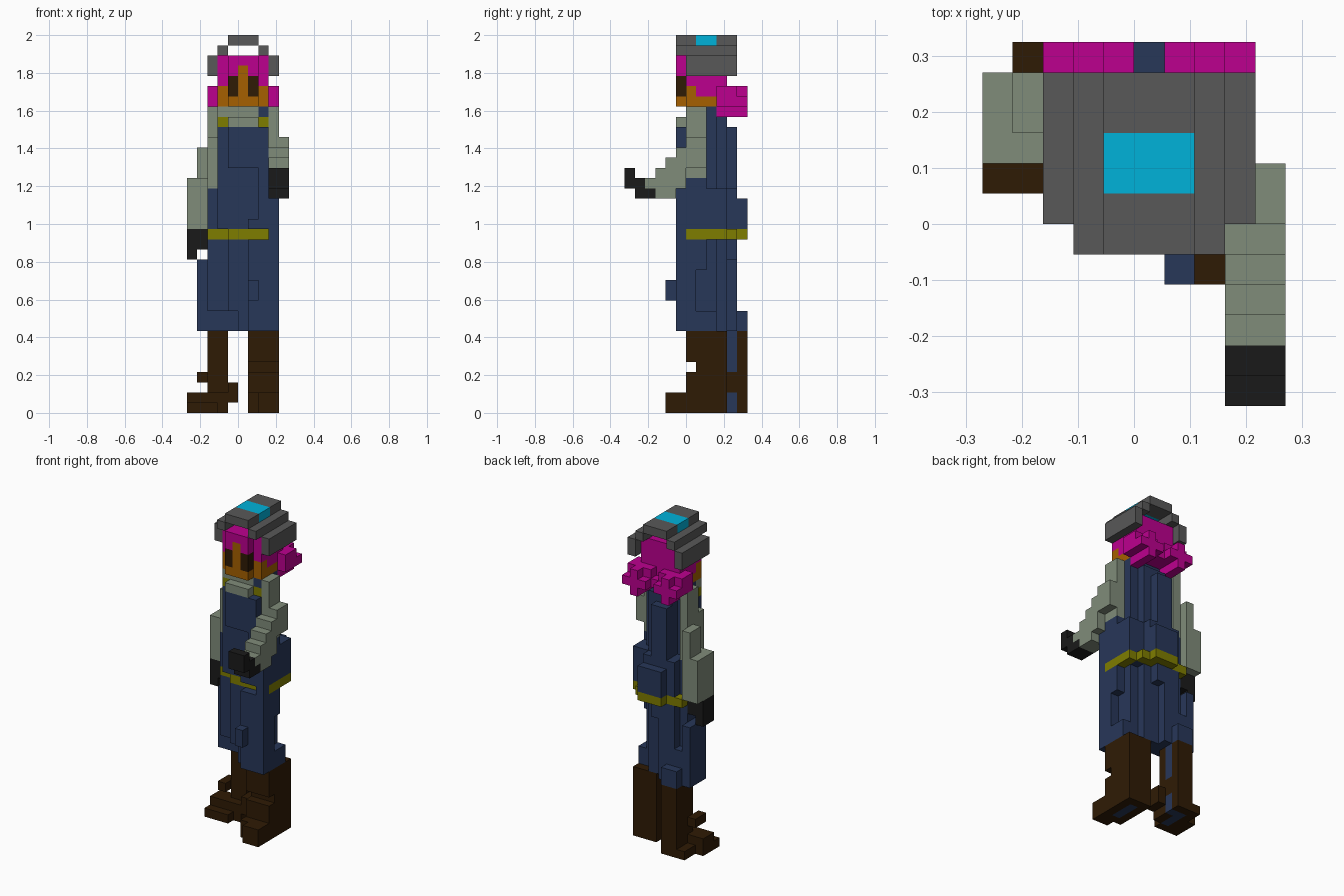
import bpy
import bmesh
from mathutils import Vector

# Remove the default object
default = bpy.data.objects.get("Cube")
if default:
    bpy.data.objects.remove(default, do_unlink=True)

GRID = Vector((10, 12, 37))      # cells across, deep and high
CELL = 2 / GRID.z
cells = {}                       # grid position -> part name
part_colour = {}                 # part name -> colour name


def linear(hex_code):
    values = [int(hex_code[n:n + 2], 16) / 255 for n in (0, 2, 4)]
    return [v / 12.92 if v < 0.04 else ((v + 0.055) / 1.055) ** 2.4 for v in values] + [1]


def make_material(name, hex_code):
    material = bpy.data.materials.new(name)
    material.use_nodes = True
    material.diffuse_color = linear(hex_code)
    shader = material.node_tree.nodes["Principled BSDF"]
    shader.inputs["Base Color"].default_value = linear(hex_code)
    return material


materials = {name: make_material(name, code) for name, code in {
    "magenta": "BC008F", "grey": "585858", "cyan": "00B2DA",
    "orange": "A66000", "dark brown": "2F1B05", "sage": "808C7A",
    "navy": "273759", "olive yellow": "7F7D00", "black": "1A1A1A"}.items()}


def part(name, colour, *boxes, mirror=False):
    """Fill boxes of cells (x range, y range, z range, ends excluded)."""
    part_colour[name] = colour
    for x, y, z in boxes:
        for i in range(*x):
            for j in range(*y):
                for k in range(*z):
                    cells[i, j, k] = name
                    if mirror:       # about the body's middle column
                        cells[10 - i, j, k] = name


def carve(x, y, z):
    for i in range(*x):
        for j in range(*y):
            for k in range(*z):
                cells.pop((i, j, k), None)


# Coat skirt: stepped front, rounded back, flared hem, side flap, tail and pocket
part("coat_skirt", "navy",
     ((2, 4), (7, 10), (10, 17)),
     ((4, 6), (6, 10), (10, 17)),
     ((6, 8), (5, 9), (8, 17)),
     ((8, 9), (5, 7), (8, 17)),
     ((8, 9), (7, 8), (14, 17)),
     ((8, 9), (7, 9), (8, 10)),
     ((6, 7), (9, 10), (8, 17)),
     ((3, 6), (10, 11), (15, 17)),
     ((3, 5), (10, 11), (8, 15)),
     ((5, 6), (6, 10), (8, 10)),
     ((2, 5), (8, 11), (8, 10)),
     ((2, 3), (10, 11), (8, 12)),
     ((1, 2), (8, 11), (8, 15)),
     ((2, 4), (11, 12), (8, 10)),
     ((6, 7), (4, 5), (11, 13)),
     ((2, 8), (7, 10), (17, 18)),
     ((8, 9), (5, 6), (17, 18)))

# Belt wraps the front, the left side and the back
part("belt", "olive yellow",
     ((2, 4), (7, 8), (17, 18)),
     ((4, 8), (6, 7), (17, 18)),
     ((8, 9), (6, 10), (17, 18)),
     ((2, 8), (10, 11), (17, 18)),
     ((4, 7), (11, 12), (17, 18)))

# Upper coat with a stepped chest, rounded back and a pouch behind
part("coat_body", "navy",
     ((2, 9), (7, 10), (18, 22)),
     ((3, 9), (6, 7), (18, 22)),
     ((7, 9), (5, 6), (18, 22)),
     ((6, 7), (5, 6), (18, 19)),
     ((8, 9), (6, 8), (22, 23)),
     ((3, 8), (6, 9), (22, 30)),
     ((4, 7), (5, 6), (24, 28)),
     ((7, 8), (5, 6), (22, 28)),
     ((4, 7), (9, 10), (22, 29)),
     ((3, 7), (10, 11), (18, 22)),
     ((4, 6), (10, 11), (22, 28)),
     ((4, 7), (11, 12), (18, 21)))

# Scarf and collar tabs
part("scarf", "sage",
     ((4, 7), (5, 6), (28, 29)),
     ((3, 7), (6, 7), (29, 30)))
part("collar_tab", "olive yellow", ((3, 4), (6, 7), (28, 29)), mirror=True)

# Left arm reaches forward
part("left_sleeve", "sage",
     ((8, 9), (6, 8), (23, 30)),
     ((8, 10), (6, 8), (24, 27)),
     ((8, 10), (5, 6), (22, 26)),
     ((8, 10), (4, 5), (21, 25)),
     ((8, 10), (3, 4), (21, 24)),
     ((8, 10), (2, 3), (22, 23)))
part("left_glove", "black",
     ((8, 10), (0, 1), (22, 24)),
     ((8, 10), (1, 2), (21, 23)),
     ((8, 10), (2, 3), (21, 22)))

# Right arm hangs at the side
part("right_sleeve", "sage",
     ((2, 3), (8, 10), (27, 30)),
     ((2, 3), (7, 10), (22, 27)),
     ((1, 2), (9, 11), (18, 26)),
     ((0, 2), (8, 11), (18, 23)))
part("right_glove", "black",
     ((0, 2), (8, 10), (16, 18)),
     ((0, 1), (8, 10), (15, 16)))

# Left boot points forward
part("left_boot", "dark brown",
     ((6, 9), (6, 10), (0, 8)),
     ((6, 9), (5, 6), (0, 2)),
     ((7, 9), (4, 5), (0, 2)))
carve((6, 9), (6, 7), (4, 5))

# Right boot is set back and turned outward
part("right_boot", "dark brown",
     ((2, 4), (9, 12), (0, 8)),
     ((0, 4), (8, 10), (0, 2)),
     ((0, 3), (7, 8), (0, 1)),
     ((1, 2), (10, 12), (0, 1)),
     ((1, 2), (8, 10), (3, 4)),
     ((4, 5), (8, 10), (1, 3)))

# Trouser lining shows at the soles and on the inner right leg
part("trouser_lining", "navy",
     ((7, 8), (6, 9), (0, 1)),
     ((2, 3), (8, 11), (0, 1)),
     ((3, 4), (10, 11), (0, 2)),
     ((3, 4), (10, 11), (4, 8)))

# Hair covers the skull, with a narrow fringe over the face
part("hair", "magenta",
     ((3, 8), (6, 10), (30, 35)),
     ((4, 7), (5, 6), (33, 35)))

# Face, nose and eyes
part("face", "orange",
     ((3, 8), (6, 9), (30, 31)),
     ((3, 8), (6, 7), (31, 32)),
     ((4, 7), (5, 6), (30, 31)),
     ((5, 6), (5, 6), (31, 34)))
part("eye", "dark brown", ((4, 5), (5, 6), (31, 33)), mirror=True)

# Two tufted bunches of hair at the back, joined in the middle
part("hair_bunch", "magenta",
     ((2, 6), (10, 11), (30, 31)),
     ((3, 4), (9, 12), (29, 32)),
     ((2, 3), (9, 11), (30, 32)),
     ((2, 5), (11, 12), (30, 31)),
     ((4, 5), (10, 11), (31, 32)), mirror=True)

# Arched headgear: ear strips, shoulder strips and a top band
part("headgear", "grey",
     ((2, 3), (6, 11), (33, 35)),
     ((3, 4), (5, 11), (35, 36)),
     ((4, 6), (5, 11), (36, 37)), mirror=True)
part("headgear_light", "cyan", ((4, 7), (7, 9), (36, 37)))


def cell_face(cell, axis, side):
    """Corners of one cell face, wound so that it points outward."""
    u, v = (axis + 1) % 3, (axis + 2) % 3
    corners = []
    for a, b in ((0, 0), (1, 0), (1, 1), (0, 1)):
        corner = list(cell)
        corner[axis] += side
        corner[u] += a
        corner[v] += b
        corners.append(tuple(corner))
    return corners if side else corners[::-1]


# Skin the outer faces of every part
for name, colour in part_colour.items():
    bm = bmesh.new()
    corners = {}
    for cell in [c for c, owner in cells.items() if owner == name]:
        for axis in range(3):
            for side in (0, 1):
                beside = list(cell)
                beside[axis] += 2 * side - 1
                if tuple(beside) in cells:
                    continue
                loop = cell_face(cell, axis, side)
                for c in loop:
                    if c not in corners:
                        point = Vector(c) - Vector((GRID.x / 2, GRID.y / 2, 0))
                        corners[c] = bm.verts.new(point * CELL)
                bm.faces.new([corners[c] for c in loop])
    mesh = bpy.data.meshes.new(name)
    bm.to_mesh(mesh)
    bm.free()
    mesh.materials.append(materials[colour])
    bpy.context.collection.objects.link(bpy.data.objects.new(name, mesh))
